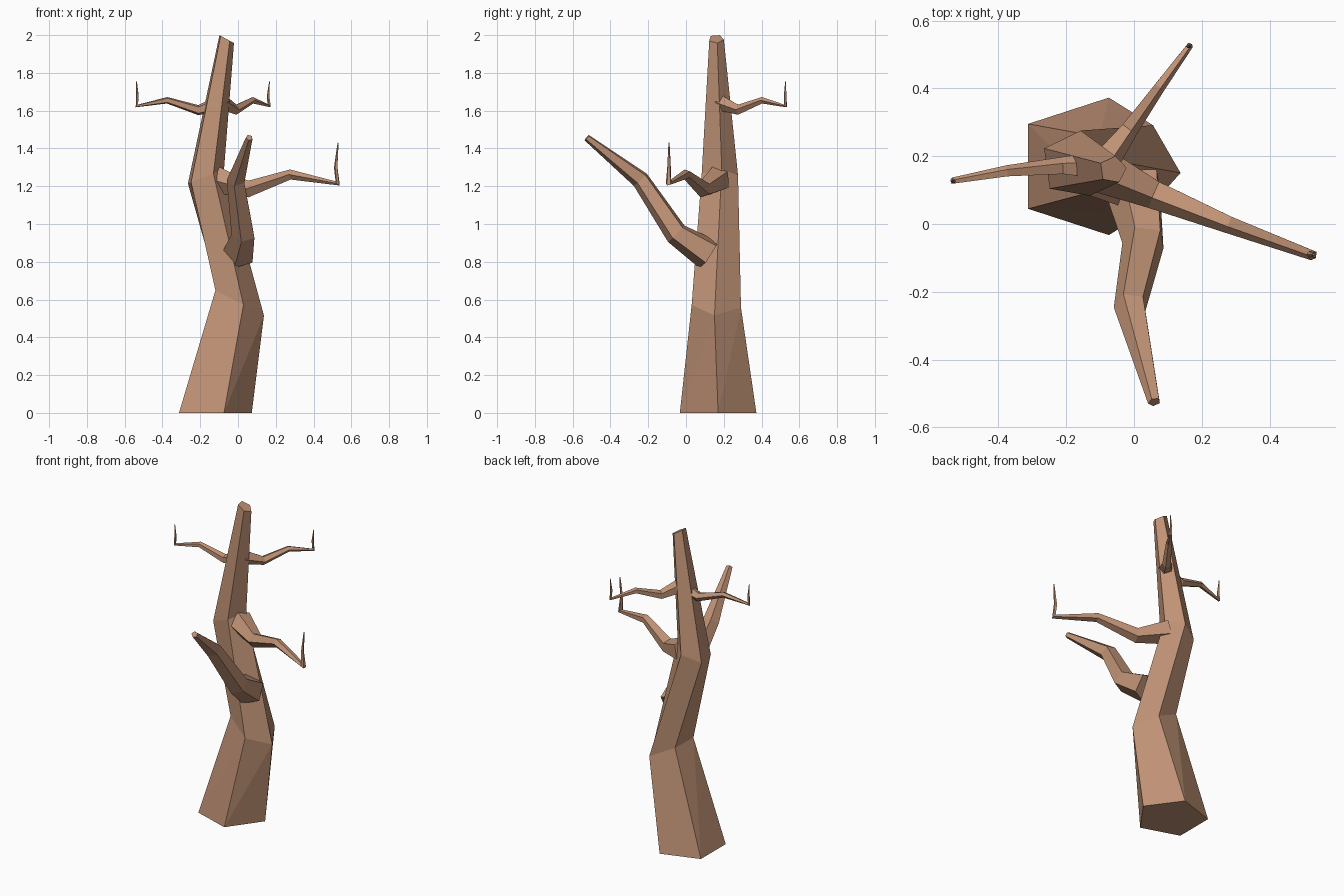
import bpy, bmesh
from math import cos, sin, radians, tau
from mathutils import Vector

if "Cube" in bpy.data.objects:
    bpy.data.objects.remove(bpy.data.objects["Cube"])

SIDES = 5
bark = bpy.data.materials.new("bark")
bark.diffuse_color = (0.53, 0.29, 0.18, 1)
bark.use_nodes = True
bark.node_tree.nodes["Principled BSDF"].inputs["Base Color"].default_value = bark.diffuse_color


def skin(name, rings, twist_first=False):
    """Join successive five-sided rings into a closed flat-shaded limb."""
    bm = bmesh.new()
    loops = [[bm.verts.new(p) for p in ring] for ring in rings]
    for k, (a, b) in enumerate(zip(loops, loops[1:])):
        for i in range(SIDES):
            j = (i + 1) % SIDES
            if k == 0 and twist_first:
                bm.faces.new((a[i], a[j], b[j]))
                bm.faces.new((a[i], b[j], b[i]))
            else:
                bm.faces.new((a[i], a[j], b[j], b[i]))
    bm.faces.new(loops[0][::-1])
    bm.faces.new(loops[-1])
    bmesh.ops.recalc_face_normals(bm, faces=bm.faces)
    mesh = bpy.data.meshes.new(name)
    bm.to_mesh(mesh)
    bm.free()
    mesh.materials.append(bark)
    obj = bpy.data.objects.new(name, mesh)
    bpy.context.collection.objects.link(obj)


def trunk_ring(x, y, z, r, slope, phase):
    angles = [radians(phase) + tau * i / SIDES for i in range(SIDES)]
    return [(x + r * cos(a), y + r * sin(a), z + slope * r * cos(a)) for a in angles]


def branch(name, stations):
    """Stations are (x, y, z, radius); rings face along the bending path."""
    pts = [Vector(s[:3]) for s in stations]
    rings = []
    side = None
    for i, p in enumerate(pts):
        t = Vector()
        if i > 0:
            t += (p - pts[i - 1]).normalized()
        if i < len(pts) - 1:
            t += (pts[i + 1] - p).normalized()
        t.normalize()
        if side is None:
            side = t.cross(Vector((0, 0, 1)))
        side = (side - t * side.dot(t)).normalized()
        up = side.cross(t)
        r = stations[i][3]
        rings.append([p + r * (side * cos(tau * k / SIDES) + up * sin(tau * k / SIDES))
                      for k in range(SIDES)])
    skin(name, rings)


# Crooked trunk
skin("trunk", [
    trunk_ring(-0.14, 0.17, 0.00, 0.213, 0.0, 0),
    trunk_ring(0.00, 0.165, 0.587, 0.138, -0.52, -6),
    trunk_ring(-0.175, 0.175, 1.25, 0.102, 0.4, 8),
    trunk_ring(-0.062, 0.16, 1.98, 0.041, -0.55, 8),
], twist_first=True)

# Thick broken branch reaching forward
branch("front_branch", [
    (0.0, 0.12, 0.84, 0.09), (0.03, -0.05, 0.95, 0.065),
    (-0.01, -0.24, 1.235, 0.05), (0.06, -0.525, 1.457, 0.019)])

# Thin branches with upturned twig tips
branch("right_branch", [
    (-0.11, 0.17, 1.235, 0.075), (0.06, 0.09, 1.185, 0.046),
    (0.28, 0.0, 1.262, 0.028), (0.528, -0.092, 1.215, 0.016),
    (0.518, -0.09, 1.30, 0.01), (0.53, -0.09, 1.43, 0.003)])
branch("left_branch", [
    (-0.09, 0.17, 1.64, 0.045), (-0.21, 0.17, 1.603, 0.028),
    (-0.375, 0.155, 1.655, 0.018), (-0.535, 0.127, 1.625, 0.01),
    (-0.532, 0.127, 1.68, 0.007), (-0.537, 0.127, 1.755, 0.002)])
branch("back_branch", [
    (-0.09, 0.18, 1.645, 0.045), (-0.015, 0.28, 1.605, 0.028),
    (0.075, 0.405, 1.655, 0.018), (0.165, 0.527, 1.625, 0.01),
    (0.16, 0.525, 1.68, 0.007), (0.167, 0.527, 1.755, 0.002)])
